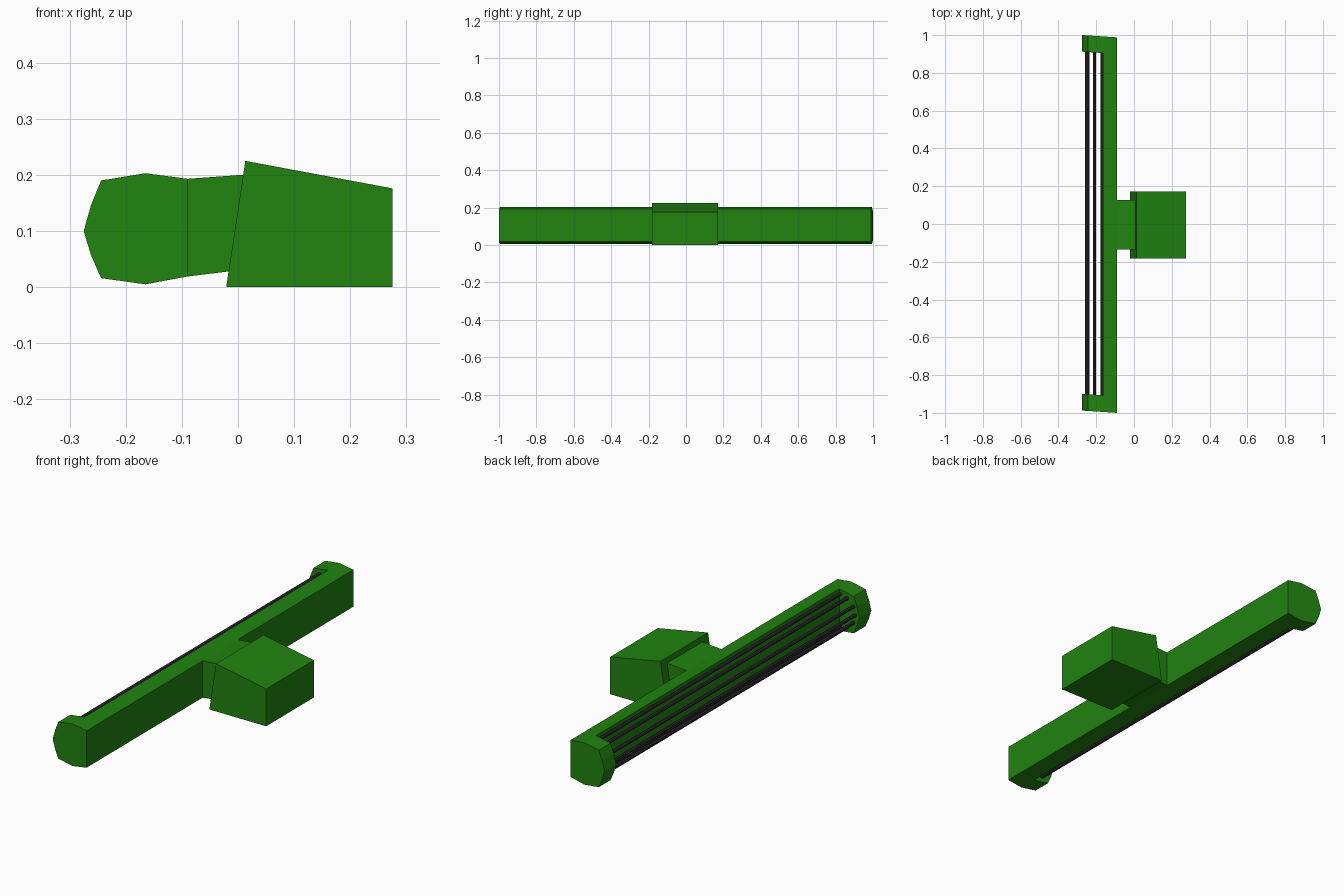
import bpy, bmesh
from mathutils import Vector

if "Cube" in bpy.data.objects:
    bpy.data.objects.remove(bpy.data.objects["Cube"])

def material(name, rgb):
    m = bpy.data.materials.new(name)
    m.diffuse_color = (*rgb, 1)
    m.use_nodes = True
    m.node_tree.nodes["Principled BSDF"].inputs["Base Color"].default_value = m.diffuse_color
    return m

GREEN = material("green_paint", (0.015, 0.23, 0.005))
DARK = material("dark_metal", (0.035, 0.03, 0.035))

def prism(name, profile, y0, y1, mat, skew=0.0, smooth=False):
    """Extrude an (x, z) profile along y; skew slants the ends slightly."""
    bm = bmesh.new()
    ends = [[bm.verts.new((x, y + skew * (x + 0.18), z)) for x, z in profile]
            for y in (y0, y1)]
    bm.faces.new(ends[0])
    bm.faces.new(ends[1][::-1])
    n = len(profile)
    for i in range(n):
        j = (i + 1) % n
        bm.faces.new((ends[0][i], ends[1][i], ends[1][j], ends[0][j]))
    bmesh.ops.recalc_face_normals(bm, faces=bm.faces)
    mesh = bpy.data.meshes.new(name)
    bm.to_mesh(mesh)
    bm.free()
    mesh.materials.append(mat)
    ob = bpy.data.objects.new(name, mesh)
    bpy.context.collection.objects.link(ob)
    return ob

SKEW = -0.067

# Long beam
prism("beam", [(-0.09, 0.019), (-0.09, 0.193), (-0.165, 0.203), (-0.165, 0.005)],
      -0.994, 0.994, GREEN, SKEW)

# Rounded end brackets holding the rods
bracket = [(-0.165, 0.005), (-0.165, 0.203), (-0.244, 0.19), (-0.262, 0.146),
           (-0.275, 0.1), (-0.262, 0.057), (-0.244, 0.016)]
for name, y0, y1 in (("bracket_near", -0.994, -0.906), ("bracket_far", 0.906, 0.994)):
    prism(name, bracket, y0, y1, GREEN, SKEW)

# Neck joining beam and base block
prism("neck", [(-0.09, 0.019), (0.0, 0.03), (0.02, 0.201), (-0.09, 0.193)],
      -0.135, 0.127, GREEN)

# Base block with slanted front and sloping top
prism("base_block", [(-0.021, 0), (0.275, 0), (0.275, 0.176), (0.013, 0.225)],
      -0.183, 0.172, GREEN)

# Thin rods arranged in an arc
rods = [(-0.170, 0.180), (-0.209, 0.172), (-0.243, 0.142), (-0.252, 0.104),
        (-0.243, 0.066), (-0.209, 0.036), (-0.170, 0.028)]
for i, (x, z) in enumerate(rods):
    bpy.ops.mesh.primitive_cylinder_add(vertices=8, radius=0.008, depth=1.84,
                                        location=(x, 0, z), rotation=(1.570796, 0, 0))
    ob = bpy.context.object
    ob.name = f"rod_{i + 1}"
    ob.data.materials.append(DARK)
